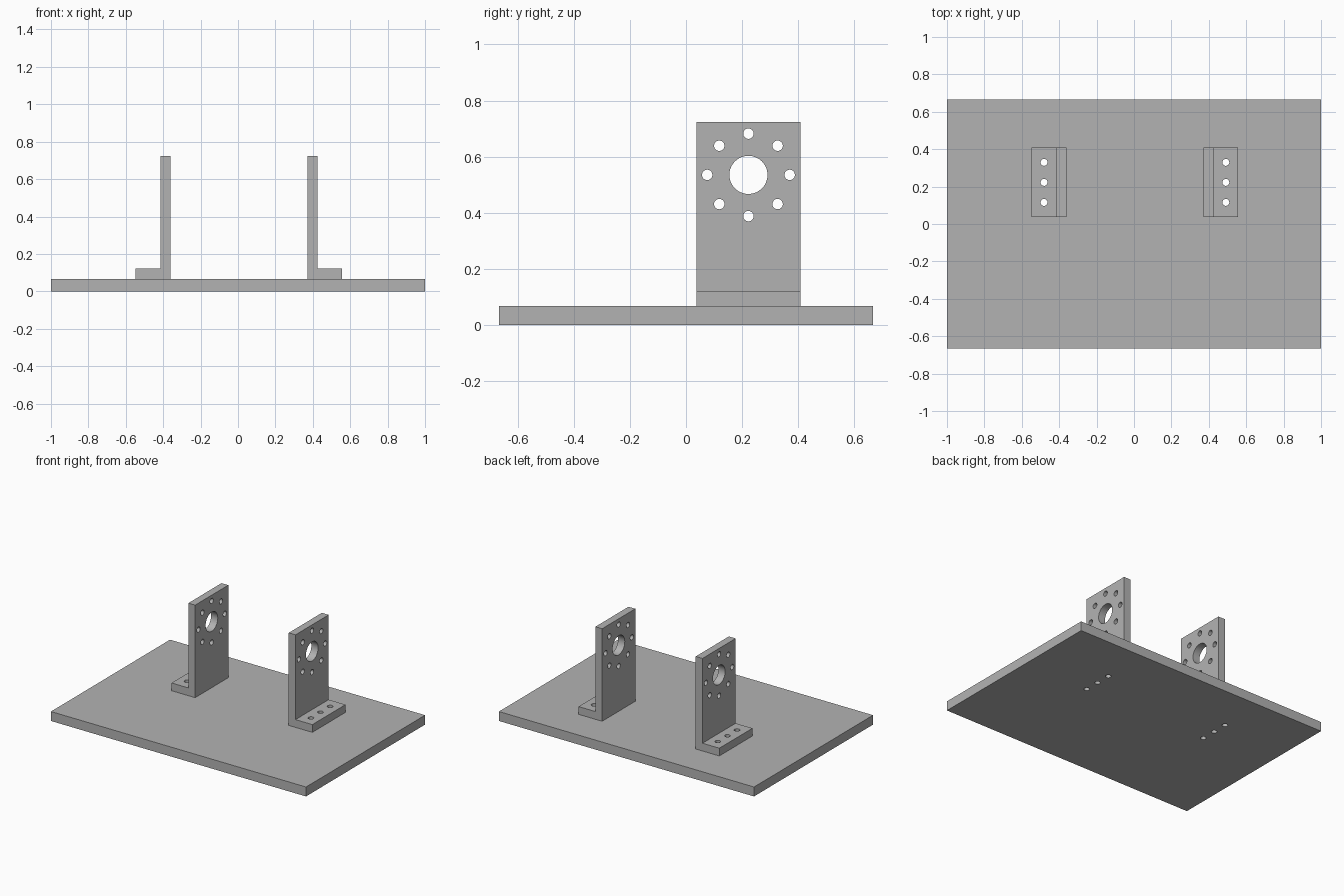
import bpy, bmesh, math
from mathutils import Matrix, Vector

cube = bpy.data.objects.get("Cube")
if cube:
    bpy.data.objects.remove(cube, do_unlink=True)

GREY = (0.45, 0.45, 0.45, 1)
metal = bpy.data.materials.new("plain grey")
metal.use_nodes = True
metal.diffuse_color = GREY
metal.node_tree.nodes["Principled BSDF"].inputs["Base Color"].default_value = GREY

BASE_TOP = 0.067
Y0, Y1 = 0.037, 0.408
YC = (Y0 + Y1) / 2
INNER, OUTER, FOOT_END = 0.367, 0.42, 0.552
FOOT_TOP, TOP = 0.122, 0.723
SHIFT = 0.005            # bracket pair sits slightly off centre
BORE_Z, BOLT_CIRCLE = 0.535, 0.147
HOLE_R, BORE_R = 0.0185, 0.068


def finish(name, bm):
    bmesh.ops.recalc_face_normals(bm, faces=bm.faces)
    mesh = bpy.data.meshes.new(name)
    bm.to_mesh(mesh)
    bm.free()
    mesh.materials.append(metal)
    obj = bpy.data.objects.new(name, mesh)
    bpy.context.collection.objects.link(obj)
    return obj


def drill(obj, holes):
    """Cut round holes given as (centre, radius, depth, axis)."""
    bm = bmesh.new()
    for centre, radius, depth, axis in holes:
        turn = Matrix.Rotation(math.pi / 2, 4, 'Y') if axis == 'X' else Matrix()
        bmesh.ops.create_cone(bm, cap_ends=True, segments=48, radius1=radius,
                              radius2=radius, depth=depth,
                              matrix=Matrix.Translation(centre) @ turn)
    cutter = finish("hole_cutter", bm)
    cutter.hide_render = True
    mod = obj.modifiers.new("holes", 'BOOLEAN')
    mod.operation, mod.solver, mod.object = 'DIFFERENCE', 'EXACT', cutter
    bpy.context.view_layer.objects.active = obj
    bpy.ops.object.modifier_apply(modifier=mod.name)
    bpy.data.objects.remove(cutter, do_unlink=True)
    bpy.ops.object.select_all(action='DESELECT')
    obj.select_set(True)
    bpy.ops.object.shade_smooth_by_angle(angle=math.radians(30))


def foot_holes(side):
    x = SHIFT + side * (OUTER + FOOT_END) / 2
    return [(Vector((x, YC + i * 0.107, 0.06)), HOLE_R, 0.3, 'Z') for i in (-1, 0, 1)]


def bracket(name, side):
    # L-shaped section extruded along y
    section = [(INNER, BASE_TOP), (FOOT_END, BASE_TOP), (FOOT_END, FOOT_TOP),
               (OUTER, FOOT_TOP), (OUTER, TOP), (INNER, TOP)]
    bm = bmesh.new()
    face = bm.faces.new([bm.verts.new((SHIFT + side * x, Y0, z)) for x, z in section])
    out = bmesh.ops.extrude_face_region(bm, geom=[face])
    verts = [v for v in out["geom"] if isinstance(v, bmesh.types.BMVert)]
    bmesh.ops.translate(bm, verts=verts, vec=(0, Y1 - Y0, 0))
    # extrusion keeps the starting face, so the solid is closed
    obj = finish(name, bm)

    # central bore, ring of bolt holes and foot holes
    x = SHIFT + side * (INNER + OUTER) / 2
    holes = [(Vector((x, YC, BORE_Z)), BORE_R, 0.2, 'X')]
    for i in range(8):
        a = i * math.pi / 4
        holes.append((Vector((x, YC + BOLT_CIRCLE * math.cos(a),
                              BORE_Z + BOLT_CIRCLE * math.sin(a))), HOLE_R, 0.2, 'X'))
    drill(obj, holes + foot_holes(side))


# Base plate with matching screw holes
bm = bmesh.new()
bmesh.ops.create_cube(bm, size=1, matrix=Matrix.Translation((0, 0, BASE_TOP / 2))
                      @ Matrix.Diagonal((2, 1.333, BASE_TOP, 1)))
drill(finish("base_plate", bm), foot_holes(1) + foot_holes(-1))

# Upright brackets
bracket("left_bracket", 1)
bracket("right_bracket", -1)
